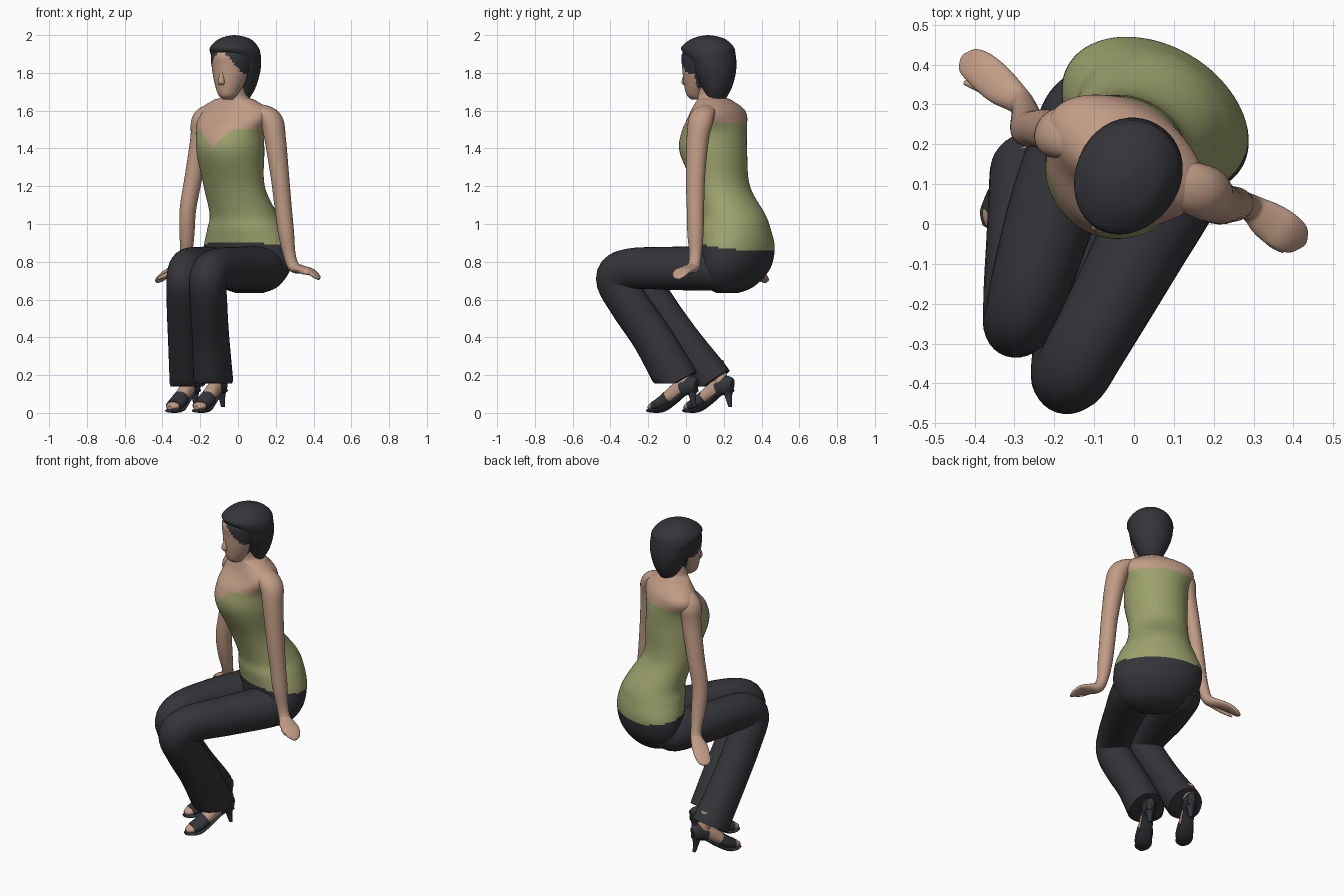
import bpy, bmesh, math
from mathutils import Vector

F = Vector((-0.5, -0.866, 0))     # direction the figure faces
L = Vector((0.866, -0.5, 0))      # towards the figure's left
Z = Vector((0, 0, 1))


def material(name, rgb):
    m = bpy.data.materials.new(name)
    m.diffuse_color = (*rgb, 1)
    return m


skin = material("skin", (0.53, 0.33, 0.235))
green = material("olive green", (0.33, 0.355, 0.15))
dark = material("charcoal", (0.034, 0.035, 0.042))


def smooth(stations, k):
    """Catmull-Rom interpolation of all station values."""
    out, n = [], len(stations)
    for i in range(n - 1):
        p = [stations[min(max(i + d, 0), n - 1)] for d in (-1, 0, 1, 2)]
        for j in range(k):
            t = j / k
            out.append([0.5 * (2 * b + (c - a) * t + (2*a - 5*b + 4*c - d) * t*t
                               + (3*b - a - 3*c + d) * t**3) for a, b, c, d in zip(*p)])
    return out + [list(stations[-1])]


def loft(name, stations, mats, side=L, flat=False, k=5, seg=28, rule=None, floor=0.0):
    """Skin elliptical rings (x, y, z, half width along side, half depth)."""
    pts = smooth(stations, k)
    bm, rings = bmesh.new(), []
    for i, s in enumerate(pts):
        a, b = pts[max(i - 1, 0)], pts[min(i + 1, len(pts) - 1)]
        t = Z if flat else (Vector(b[:3]) - Vector(a[:3])).normalized()
        u = (side - t * side.dot(t)).normalized()
        w = t.cross(u)
        rings.append([bm.verts.new(Vector(s[:3])
                      + u * max(s[3], 0.002) * math.cos(math.tau * j / seg)
                      + w * max(s[4], 0.002) * math.sin(math.tau * j / seg)) for j in range(seg)])
    for r0, r1 in zip(rings, rings[1:]):
        for j in range(seg):
            bm.faces.new((r0[j], r0[(j+1) % seg], r1[(j+1) % seg], r1[j]))
    bm.faces.new(rings[0])
    bm.faces.new(rings[-1])
    bmesh.ops.recalc_face_normals(bm, faces=bm.faces)
    for v in bm.verts:
        v.co.z = max(v.co.z, floor)
    if rule:
        for f in bm.faces:
            f.material_index = rule(f.calc_center_median())
    me = bpy.data.meshes.new(name)
    bm.to_mesh(me)
    bm.free()
    for m in mats:
        me.materials.append(m)
    ob = bpy.data.objects.new(name, me)
    bpy.context.collection.objects.link(ob)
    bpy.context.view_layer.objects.active = ob
    ob.select_set(True)
    bpy.ops.object.shade_smooth_by_angle(angle=math.radians(50))
    ob.select_set(False)
    return ob


# Torso: trousers seat, strapless top with a heart-shaped neckline, bare shoulders
def torso_rule(c):
    d = c - Vector((-0.04, 0.15, 0))
    u, v = d.dot(L), d.dot(F)
    top = 1.39 + 0.11 * min(1, abs(u) / 0.1) ** 0.8 if v > 0 else 1.53
    hem = 0.893 + 0.14 * max(-0.25, min(0.2, v + 0.05))
    return 2 if c.z < hem else (1 if c.z < top else 0)


loft("torso", [
    (.06, .22, .635, .08, .05), (.06, .235, .67, .165, .11), (.055, .26, .76, .24, .16),
    (.052, .274, .87, .25, .174), (.045, .262, .97, .218, .176), (.03, .25, 1.05, .185, .165),
    (-.02, .19, 1.2, .168, .142), (-.04, .145, 1.38, .18, .178), (-.04, .15, 1.49, .185, .168),
    (-.022, .168, 1.57, .215, .13), (-.02, .167, 1.615, .19, .108), (-.02, .15, 1.655, .12, .082),
    (-.018, .135, 1.68, .068, .075), (-.018, .12, 1.78, .06, .07)],
    [skin, green, dark], flat=True, k=10, seg=88, rule=torso_rule)

# Arms with flattened hands resting outwards
arms = {
    "left_arm": [
        (.05, .12, 1.605, .05, .03), (.13, .095, 1.59, .064, .042), (.178, .078, 1.545, .068, .058),
        (.197, .062, 1.45, .06, .056),
        (.222, .05, 1.25, .052, .048), (.24, .05, 1.08, .046, .045), (.255, .05, .95, .043, .042),
        (.272, .05, .84, .033, .033), (.295, .04, .775, .034, .03), (.335, .01, .76, .048, .022),
        (.38, -.02, .75, .05, .017), (.413, -.038, .725, .038, .012), (.427, -.048, .708, .012, .006)],
    "right_arm": [
        (-.08, .2, 1.605, .05, .03), (-.15, .22, 1.59, .06, .042), (-.187, .23, 1.545, .068, .055),
        (-.2, .232, 1.45, .056, .05),
        (-.235, .24, 1.25, .05, .045), (-.265, .24, 1.08, .046, .042), (-.27, .26, .95, .042, .038),
        (-.275, .29, .84, .032, .032), (-.29, .31, .785, .034, .028), (-.335, .345, .76, .046, .021),
        (-.38, .385, .735, .046, .016), (-.415, .41, .705, .036, .012), (-.428, .42, .692, .012, .006)],
}
for name, st in arms.items():
    loft(name, st, [skin], side=F if name[0] == "l" else Vector((-.62, -.78, 0)))

# Thumbs
loft("left_thumb", [(.305, .015, .765, .016, .014), (.34, -.04, .75, .015, .013),
                    (.375, -.068, .735, .006, .006)], [skin], side=Z, seg=12)
loft("right_thumb", [(-.31, .31, .765, .016, .014), (-.37, .335, .735, .015, .013),
                     (-.425, .355, .71, .006, .006)], [skin], side=Z, seg=12)

# Trouser legs, bent at the knee, with level hems
legs = {
    "left_leg": [
        (.18, .3, .775, .07, .07), (.145, .22, .767, .115, .112), (.105, .12, .765, .13, .118),
        (0, -.09, .765, .112, .114),
        (-.115, -.30, .762, .1, .108), (-.158, -.372, .71, .096, .108), (-.155, -.30, .575, .096, .108),
        (-.145, -.18, .4, .095, .11), (-.133, -.065, .2, .1, .118), (-.13, -.042, .16, .1, .118)],
    "right_leg": [
        (-.08, .38, .775, .06, .07), (-.105, .3, .767, .11, .11), (-.14, .2, .765, .12, .114),
        (-.205, .03, .767, .112, .112),
        (-.262, -.16, .765, .1, .106), (-.285, -.235, .71, .09, .104), (-.285, -.16, .575, .09, .104),
        (-.278, -.03, .39, .09, .104), (-.265, .115, .2, .096, .11), (-.262, .14, .165, .096, .11)],
}
for name, st in legs.items():
    loft(name, st, [dark], k=6, seg=32, floor=0.155 if name[0] == "l" else 0.14)

# Head: face and bobbed hair, rings placed along the facing direction
def head(rows):
    return [(-.018 + F.x * c, .117 + F.y * c, z, a, b) for c, z, a, b in rows]


def face_rule(c):
    d = c - Vector((-.018, .117, 0))
    u, v = d.dot(L), d.dot(F)
    return 1 if c.z > 1.91 - 14 * u * u or (v < .03 and c.z > 1.72) else 0


loft("face", head([(.07, 1.66, .025, .03), (.073, 1.685, .05, .052), (.05, 1.75, .08, .088),
                   (.03, 1.83, .103, .114), (.012, 1.9, .112, .133), (0, 1.95, .08, .09)]),
     [skin, dark], flat=True, k=9, seg=56, rule=face_rule)
loft("nose", head([(.138, 1.735, .012, .01), (.14, 1.752, .019, .02), (.137, 1.785, .012, .014),
                   (.127, 1.83, .008, .01)]), [skin], flat=True, seg=14)
loft("hair", head([(-.05, 1.665, .055, .05), (-.055, 1.72, .085, .075), (-.043, 1.8, .115, .108),
                   (-.03, 1.86, .126, .123), (-.01, 1.9, .131, .138), (.003, 1.935, .122, .145),
                   (0, 1.975, .088, .1), (0, 1.993, .045, .05), (0, 2.0, .005, .005)]),
     [dark], flat=True, seg=40)

# High-heeled open-toe shoes; rows are (distance from heel, z, half width, half height)
def along(heel, rows):
    return [(heel[0] + F.x * s, heel[1] + F.y * s, z, a, b) for s, z, a, b in rows]


for name, heel in (("left", (-.08, .045)), ("right", (-.222, .235))):
    loft(name + "_foot", along(heel, [(.0, .15, .02, .03), (.05, .15, .034, .045), (.12, .11, .038, .04),
         (.2, .055, .044, .028), (.255, .034, .036, .02), (.28, .027, .014, .01)]), [skin], seg=20)
    loft(name + "_ankle", along(heel, [(.05, .14, .034, .038), (.085, .27, .035, .04)]),
         [skin], seg=16)
    loft(name + "_shoe_band", along(heel, [(.155, .081, .044, .04), (.2, .053, .05, .034),
         (.242, .036, .045, .027)]), [dark], seg=20)
    loft(name + "_shoe_back", along(heel, [(-.012, .145, .022, .035), (.02, .148, .037, .048),
         (.075, .13, .041, .042)]), [dark], seg=20)
    loft(name + "_shoe_sole", along(heel, [(-.01, .12, .025, .012), (.06, .105, .033, .012),
         (.13, .055, .036, .012), (.2, .017, .047, .013), (.255, .012, .042, .011),
         (.285, .013, .018, .008)]), [dark], seg=20)
    loft(name + "_shoe_heel", along(heel, [(.015, .135, .03, .034), (.012, .09, .019, .02),
         (.0, .03, .010, .010)]), [dark], flat=True, seg=14)
